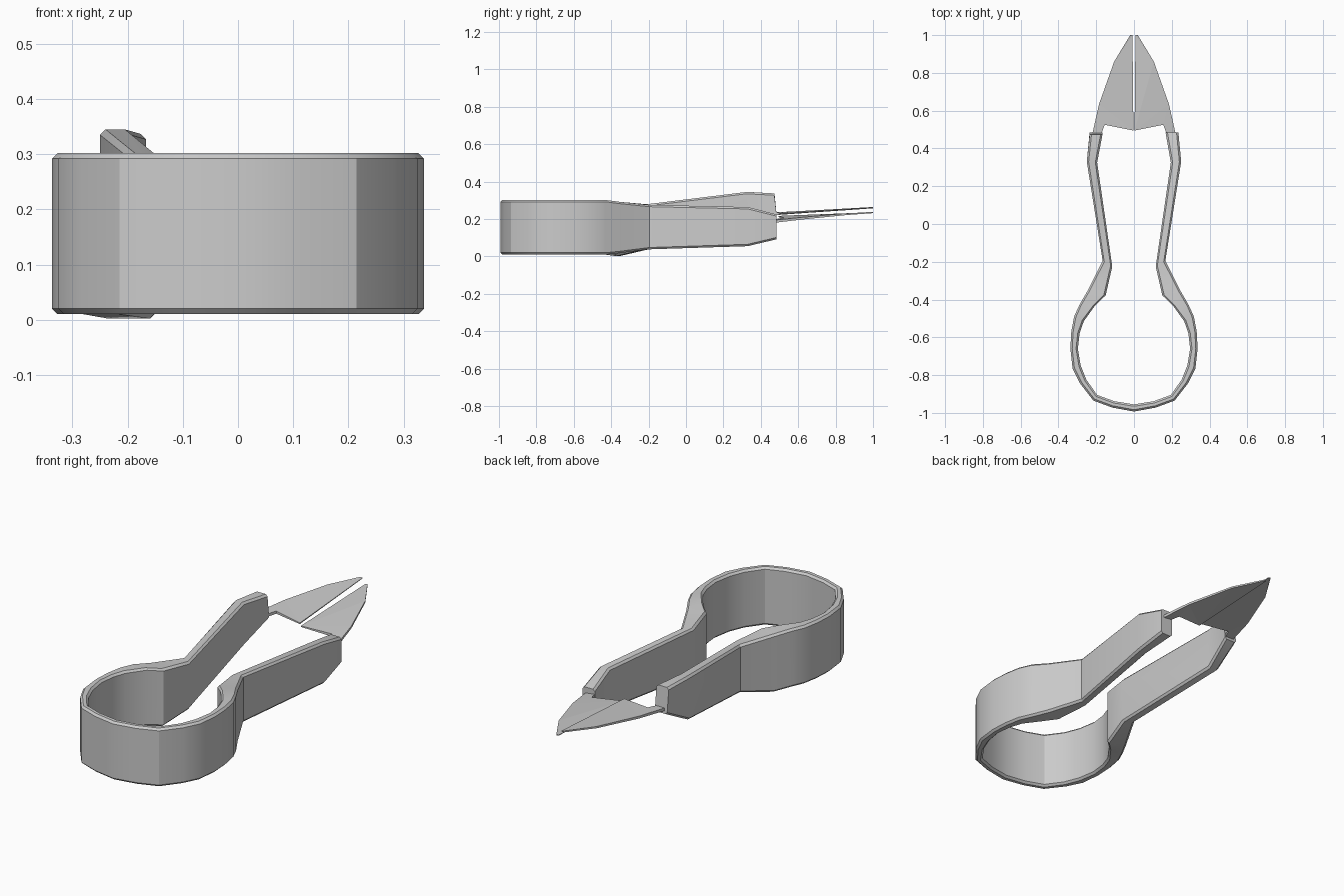
import bpy, bmesh, math
from mathutils import Vector

if "Cube" in bpy.data.objects:
    bpy.data.objects.remove(bpy.data.objects["Cube"])

# Right-half plan of the spring bow: outer xy, inner xy (x mirrored for the left)
BOW = [
    ((0.115, -0.972), (0.105, -0.938)),
    ((0.215, -0.935), (0.195, -0.905)),
    ((0.285, -0.845), (0.252, -0.825)),
    ((0.325, -0.765), (0.282, -0.750)),
    ((0.337, -0.660), (0.297, -0.660)),
    ((0.332, -0.570), (0.288, -0.580)),
    ((0.317, -0.490), (0.266, -0.515)),
    ((0.290, -0.430), (0.205, -0.430)),
]
# Plan of the arm, continuing the bow
ARM = [
    ((0.245, -0.352), (0.150, -0.378)),
    ((0.166, -0.195), (0.115, -0.225)),
    ((0.250, 0.330), (0.195, 0.325)),
    ((0.235, 0.485), (0.167, 0.485)),
]
# Bottom and top heights of each arm station
RIGHT_Z = [(0.018, 0.292), (0.038, 0.276), (0.055, 0.264), (0.092, 0.225)]
LEFT_Z = [(0.002, 0.292), (0.038, 0.278), (0.125, 0.345), (0.208, 0.337)]


def half(side, heights):
    zs = [(0.01, 0.302)] * len(BOW) + heights
    return [((side * o[0], o[1]), (side * i[0], i[1]), z)
            for (o, i), z in zip(BOW + ARM, zs)]


def section(outer, inner, z, c=0.01):
    """Chamfered rectangle between the outer and inner plan points."""
    o, i = Vector((*outer, 0)), Vector((*inner, 0))
    d = (i - o).normalized() * c
    b, t = z
    up = lambda p, h: p + Vector((0, 0, h))
    return [up(o + d, b), up(i - d, b), up(i, b + c), up(i, t - c),
            up(i - d, t), up(o + d, t), up(o, t - c), up(o, b + c)]


def finish(name, bm):
    bmesh.ops.recalc_face_normals(bm, faces=bm.faces)
    me = bpy.data.meshes.new(name)
    bm.to_mesh(me)
    bm.free()
    ob = bpy.data.objects.new(name, me)
    bpy.context.collection.objects.link(ob)
    return ob


# Spring bow and both arms as one bent strip
stations = half(-1, LEFT_Z)[::-1] + [((0, -0.993), (0, -0.955), (0.01, 0.302))] + half(1, RIGHT_Z)
bm = bmesh.new()
rings = [[bm.verts.new(p) for p in section(*s)] for s in stations]
for v in rings[0][3:7]:          # slanted end of the left arm
    v.co.y -= 0.012
for a, b in zip(rings, rings[1:]):
    for k in range(8):
        n = (k + 1) % 8
        bm.faces.new((a[k], a[n], b[n], b[k]))
bm.faces.new(rings[0])
bm.faces.new(rings[-1])
body = finish("spring_handle", bm)
bpy.context.view_layer.objects.active = body
body.select_set(True)
bpy.ops.object.shade_smooth_by_angle(angle=math.radians(25))

# Thin blades: outline for the right side, height varies across and along
OUTLINE = [(0.003, 0.495), (0.155, 0.525), (0.172, 0.480), (0.220, 0.480),
           (0.185, 0.635), (0.105, 0.860), (0.020, 1.0), (0.008, 1.0)]


def blade(name, side, z_inner, z_outer, z_tip, thick=0.014):
    bm = bmesh.new()
    layers = []
    for s in (-0.5, 0.5):
        layer = []
        for x, y in OUTLINE:
            t = max(0, (y - 0.48) / 0.52)
            base = z_inner + (z_outer - z_inner) * x / 0.22
            z = base * (1 - t) + z_tip * t
            h = thick * (1 - 0.5 * t)
            if x < 0.01:         # sharpened cutting edge
                h *= 0.4
            layer.append(bm.verts.new((side * x, y, z + s * h)))
        layers.append(layer)
    lo, hi = layers
    for k in range(len(lo)):
        n = (k + 1) % len(lo)
        bm.faces.new((lo[k], lo[n], hi[n], hi[k]))
    caps = [bm.faces.new(lo), bm.faces.new(hi)]
    bmesh.ops.triangulate(bm, faces=caps)
    return finish(name, bm)


blade("left_blade", -1, 0.226, 0.229, 0.261)
blade("right_blade", 1, 0.214, 0.188, 0.235)
